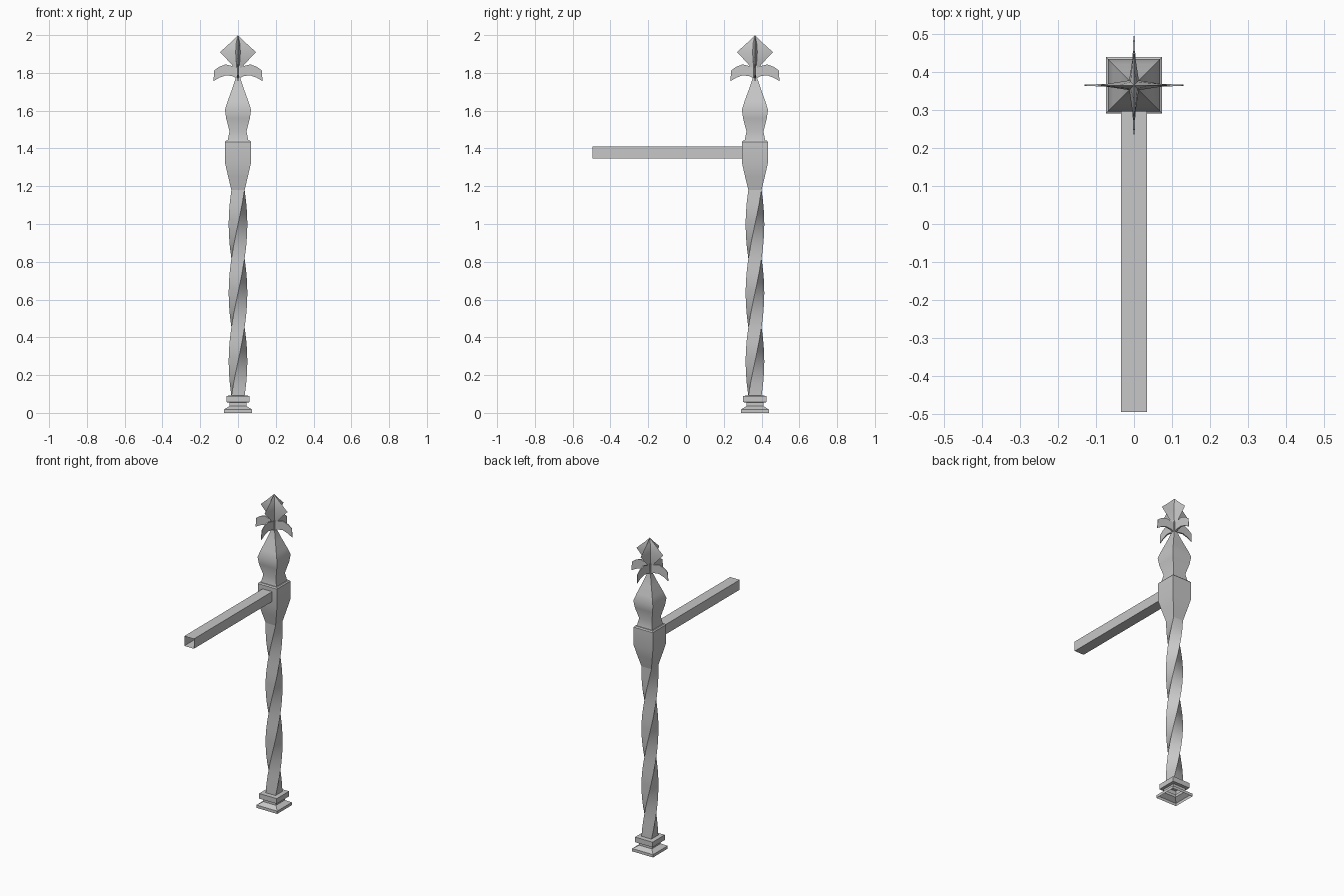
import bpy, bmesh, math
from mathutils import Vector, Matrix

cube = bpy.data.objects.get("Cube")
if cube:
    bpy.data.objects.remove(cube, do_unlink=True)

CENTRE = Vector((0, 0.365, 0))

iron = bpy.data.materials.new("grey_iron")
iron.use_nodes = True
GREY = (0.57, 0.57, 0.57, 1)
iron.diffuse_color = GREY
iron.node_tree.nodes["Principled BSDF"].inputs["Base Color"].default_value = GREY


def finish(name, bm, smooth=30, location=CENTRE):
    bmesh.ops.recalc_face_normals(bm, faces=bm.faces)
    mesh = bpy.data.meshes.new(name)
    bm.to_mesh(mesh)
    bm.free()
    mesh.materials.append(iron)
    obj = bpy.data.objects.new(name, mesh)
    obj.location = location
    bpy.context.collection.objects.link(obj)
    bpy.ops.object.select_all(action='DESELECT')
    obj.select_set(True)
    bpy.context.view_layer.objects.active = obj
    bpy.ops.object.shade_smooth_by_angle(angle=math.radians(smooth))
    return obj


def loft(bm, rings):
    """Join rings of points with quads."""
    loops = [[bm.verts.new(p) for p in ring] for ring in rings]
    n = len(loops[0])
    for a, b in zip(loops, loops[1:]):
        for i in range(n):
            j = (i + 1) % n
            bm.faces.new((a[i], a[j], b[j], b[i]))
    return loops


def square(z, half, turn=0.0):
    r = half * math.sqrt(2)
    return [(r * math.cos(turn + math.pi * (k + 0.5) / 2),
             r * math.sin(turn + math.pi * (k + 0.5) / 2), z) for k in range(4)]


def square_part(name, profile, cap=False, smooth=30):
    bm = bmesh.new()
    loops = loft(bm, [square(*p) for p in profile])
    if cap:
        bm.faces.new(loops[-1])
    return finish(name, bm, smooth)


# Stepped foot, open underneath
square_part("foot", [(0.0, 0.074), (0.018, 0.074), (0.036, 0.045), (0.054, 0.045),
                     (0.057, 0.062), (0.09, 0.062), (0.092, 0.034)])

# Twisted shaft
STEPS = 18
square_part("twisted_shaft",
            [(0.09 + 1.09 * i / STEPS, 0.035, 1.5 * math.pi * i / STEPS)
             for i in range(STEPS + 1)], smooth=40)

# Flared head that holds the arm
square_part("flared_head", [(1.18, 0.035), (1.25, 0.052), (1.32, 0.068),
                            (1.435, 0.068), (1.442, 0.062), (1.442, 0.05)])

# Waisted spire
square_part("spire", [(1.44, 0.055), (1.49, 0.045), (1.56, 0.063), (1.605, 0.069),
                      (1.65, 0.055), (1.71, 0.033), (1.775, 0.011), (1.84, 0.012)],
            cap=True)

# Open-ended square arm
bm = bmesh.new()
loft(bm, [[(x, y, z) for x, z in ((-0.034, 1.347), (0.034, 1.347),
                                  (0.034, 1.41), (-0.034, 1.41))]
          for y in (-0.495, 0.3)])
finish("arm", bm, location=(0, 0, 0))

# Four drooping leaves, thin blades that taper outwards
TOP = [(0.0, 1.82), (0.03, 1.836), (0.065, 1.845), (0.1, 1.832), (0.126, 1.813)]
LOW = [(0.0, 1.768), (0.03, 1.783), (0.065, 1.787), (0.1, 1.774), (0.13, 1.756)]
for k, side in enumerate(("left", "back", "right", "front")):
    bm = bmesh.new()
    rings = []
    for (xt, zt), (xl, zl) in zip(TOP, LOW):
        t = 0.007 * (1 - xt / 0.16)
        rings.append([(xt, -t, zt), (xt, t, zt), (xl, t, zl), (xl, -t, zl)])
    loops = loft(bm, rings)
    bm.faces.new(loops[-1])
    bm.transform(Matrix.Rotation(k * math.pi / 2, 4, 'Z'))
    finish("leaf_" + side, bm)


# Four-finned bud at the tip
def star(z, outer, inner):
    return [((outer, inner)[k % 2] * math.cos(k * math.pi / 4),
             (outer, inner)[k % 2] * math.sin(k * math.pi / 4), z) for k in range(8)]


bm = bmesh.new()
loops = loft(bm, [star(1.825, 0.022, 0.011), star(1.845, 0.034, 0.012),
                  star(1.91, 0.095, 0.018), star(1.96, 0.04, 0.013)])
tip = bm.verts.new((0, 0, 2.0))
for i in range(8):
    bm.faces.new((loops[-1][i], loops[-1][(i + 1) % 8], tip))
bm.faces.new(loops[0])
finish("bud", bm)
